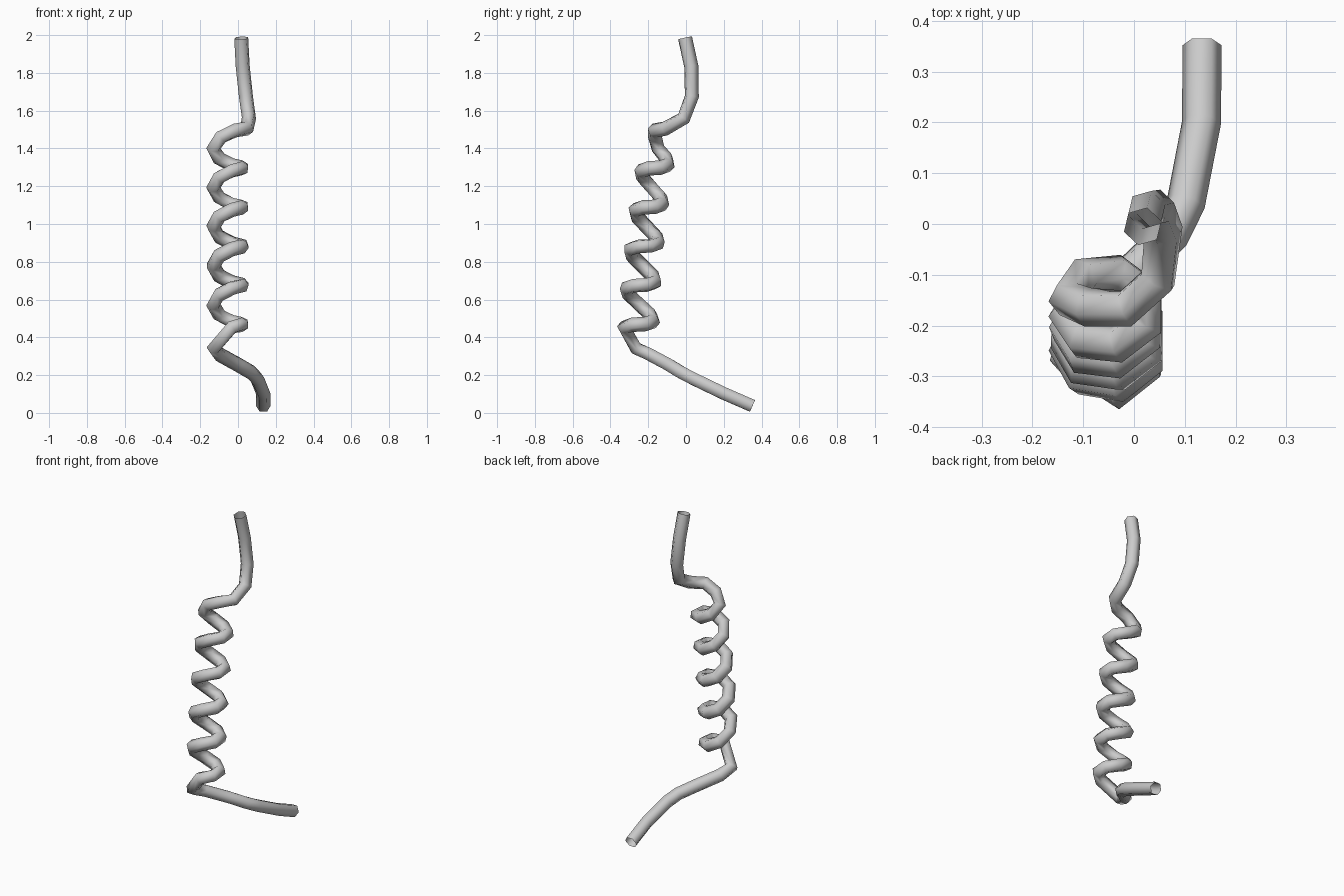
import bpy
import math

cube = bpy.data.objects.get("Cube")
if cube:
    bpy.data.objects.remove(cube, do_unlink=True)

TUBE_RADIUS = 0.0385
STEPS_PER_TURN = 7
STEPS = 33

# Straight lead at the top, bending forward into the first loop
top_lead = [
    (0.017, -0.005, 1.985), (0.025, 0.028, 1.835), (0.042, 0.031, 1.675),
    (0.058, -0.012, 1.56), (0.047, -0.11, 1.505), (-0.015, -0.166, 1.495),
    (-0.09, -0.164, 1.46),
]

# Loose tail sweeping to the back at the bottom
tail = [
    (-0.128, -0.265, 0.342), (-0.1, -0.195, 0.31), (0.0, -0.092, 0.255),
    (0.07, -0.025, 0.214), (0.102, 0.04, 0.18), (0.133, 0.2, 0.103),
    (0.134, 0.352, 0.037),
]


def coil_point(step):
    """Point on the descending coil, whose axis leans forward lower down."""
    turn = step / STEPS_PER_TURN
    angle = math.pi - turn * math.tau
    z = 1.40 - 0.207 * turn
    drop = 1.40 - z
    axis_y = -0.148 - 0.18 * drop + 0.075 * drop ** 2
    depth = 0.062 + 0.015 * drop
    return (-0.05 + 0.08 * math.cos(angle),
            axis_y + depth * math.sin(angle),
            z - 0.03 * math.sin(angle))


path = top_lead + [coil_point(i) for i in range(STEPS + 1)] + tail

# Six-sided open tube swept along the path
curve = bpy.data.curves.new("coiled_cord", "CURVE")
curve.dimensions = "3D"
curve.bevel_depth = TUBE_RADIUS
curve.bevel_resolution = 1
curve.use_fill_caps = False
spline = curve.splines.new("POLY")
spline.points.add(len(path) - 1)
for point, co in zip(spline.points, path):
    point.co = (*co, 1.0)
    point.tilt = math.pi / 6

cord = bpy.data.objects.new("coiled_cord", curve)
bpy.context.collection.objects.link(cord)

grey = bpy.data.materials.new("plain_grey")
grey.use_nodes = True
colour = (0.6, 0.6, 0.6, 1.0)
grey.diffuse_color = colour
grey.node_tree.nodes["Principled BSDF"].inputs["Base Color"].default_value = colour
curve.materials.append(grey)

# Turn the sweep into a smooth-shaded mesh
bpy.ops.object.select_all(action="DESELECT")
cord.select_set(True)
bpy.context.view_layer.objects.active = cord
bpy.ops.object.convert(target="MESH")
bpy.ops.object.shade_smooth()
